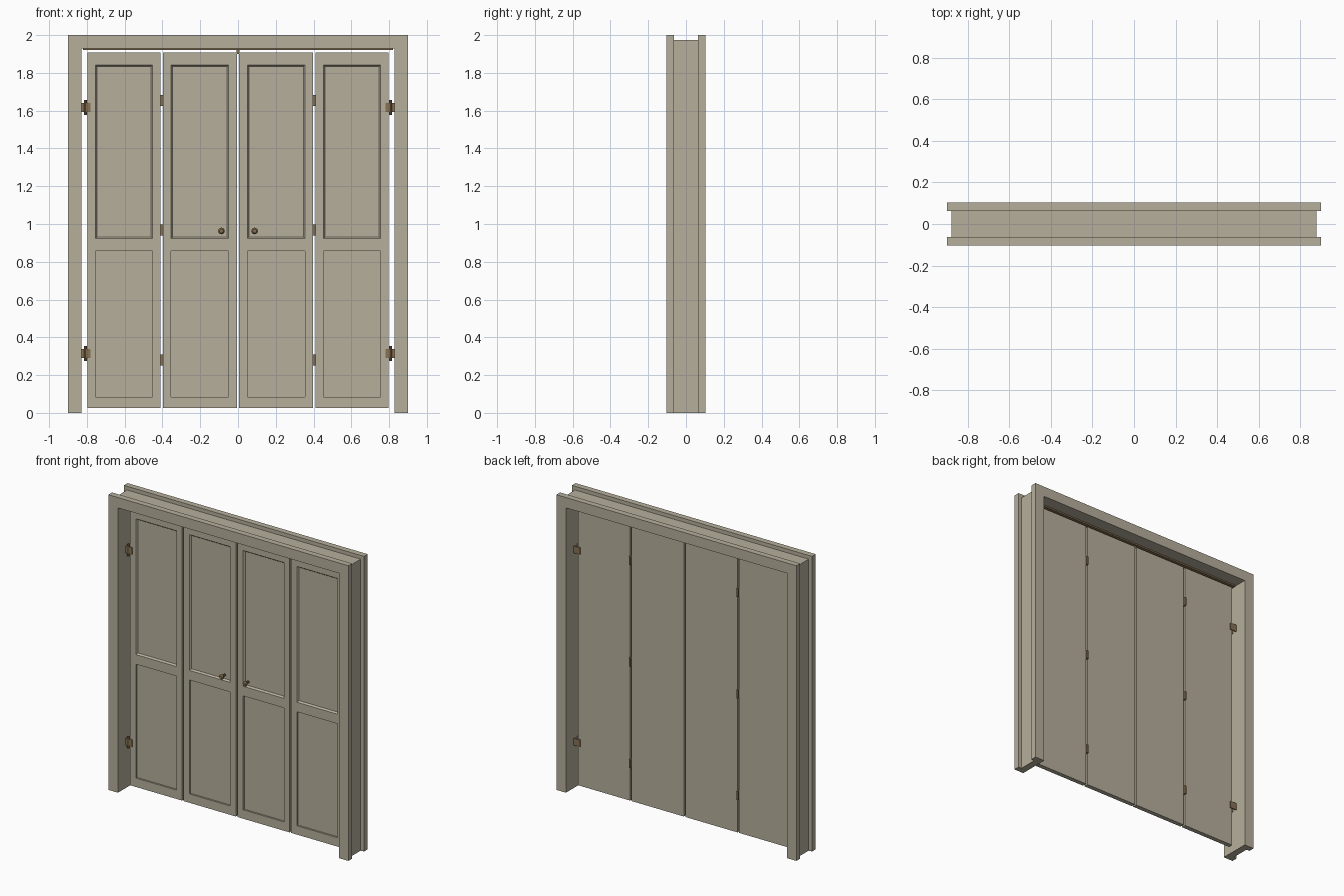
import bpy, bmesh
from mathutils import Matrix, Vector

if "Cube" in bpy.data.objects:
    bpy.data.objects.remove(bpy.data.objects["Cube"])


def material(name, rgb):
    m = bpy.data.materials.new(name)
    m.diffuse_color = (*rgb, 1)
    m.use_nodes = True
    m.node_tree.nodes["Principled BSDF"].inputs["Base Color"].default_value = m.diffuse_color
    return m


PAINT = material("greige paint", (0.47, 0.43, 0.335))
BRONZE = material("aged bronze", (0.24, 0.165, 0.085))


def finish(bm, name, mat):
    bmesh.ops.recalc_face_normals(bm, faces=bm.faces)
    me = bpy.data.meshes.new(name)
    bm.to_mesh(me)
    bm.free()
    me.materials.append(mat)
    ob = bpy.data.objects.new(name, me)
    bpy.context.collection.objects.link(ob)
    return ob


def box(name, x0, x1, y0, y1, z0, z1, mat):
    bm = bmesh.new()
    size = Matrix.Diagonal((abs(x1 - x0), y1 - y0, z1 - z0, 1))
    mid = Vector(((x0 + x1) / 2, (y0 + y1) / 2, (z0 + z1) / 2))
    bmesh.ops.create_cube(bm, size=1, matrix=Matrix.Translation(mid) @ size)
    return finish(bm, name, mat)


def cylinder(name, centre, radius, r2, length, sides, axis, mat):
    bm = bmesh.new()
    turn = Matrix.Rotation(1.5707963, 4, 'X') if axis == 'Y' else Matrix()
    bmesh.ops.create_cone(bm, cap_ends=True, segments=sides, radius1=radius,
                          radius2=r2, depth=length,
                          matrix=Matrix.Translation(centre) @ turn)
    return finish(bm, name, mat)


def extrude_y(bm, faces, depth):
    new = bmesh.ops.extrude_face_region(bm, geom=faces, use_keep_orig=True)["geom"]
    bmesh.ops.translate(bm, vec=(0, depth, 0),
                        verts=[v for v in new if isinstance(v, bmesh.types.BMVert)])


def surround(name, outer, inner, top, under, y0, y1):
    """Two uprights and a head as one solid."""
    bm = bmesh.new()
    pts = [(-outer, 0), (-inner, 0), (-inner, under), (inner, under),
           (inner, 0), (outer, 0), (outer, top), (-outer, top)]
    face = bm.faces.new([bm.verts.new((x, y0, z)) for x, z in pts])
    extrude_y(bm, [face], y1 - y0)
    return finish(bm, name, PAINT)


DOOR_Y = 0.015


def door(name, x0, x1):
    """Leaf with two sunken panels on its front."""
    bm = bmesh.new()
    xs = [x0, x0 + 0.043, x1 - 0.043, x1]
    zs = [0.025, 0.085, 0.857, 0.922, 1.842, 1.907]
    grid = [[bm.verts.new((x, -DOOR_Y, z)) for x in xs] for z in zs]
    panels = []
    for j in range(5):
        for i in range(3):
            f = bm.faces.new((grid[j][i], grid[j][i + 1],
                              grid[j + 1][i + 1], grid[j + 1][i]))
            if i == 1 and j in (1, 3):
                panels.append(f)
    # sloped moulding around each panel
    for f in panels:
        bmesh.ops.inset_individual(bm, faces=[f], thickness=0.012)
        bmesh.ops.translate(bm, vec=(0, 0.012, 0), verts=f.verts)
    # sides and back
    corners = [bm.verts.new((x, DOOR_Y, z)) for x, z in
               ((x0, zs[0]), (x1, zs[0]), (x1, zs[-1]), (x0, zs[-1]))]
    bm.faces.new(corners[::-1])
    rims = [grid[0], [r[-1] for r in grid], grid[-1][::-1], [r[0] for r in grid][::-1]]
    for k, rim in enumerate(rims):
        bm.faces.new(rim[::-1] + [corners[k], corners[(k + 1) % 4]])
    return finish(bm, name, PAINT)


# Door frame: casing on both sides of the wall with the jamb between
surround("front_casing", 0.9, 0.828, 2.0, 1.93, -0.103, -0.063)
surround("back_casing", 0.9, 0.828, 2.0, 1.93, 0.063, 0.103)
surround("jamb", 0.876, 0.828, 1.975, 1.93, -0.063, 0.063)

# Overhead track and the stop at its middle
box("top_track", -0.82, 0.82, -0.018, 0.018, 1.92, 1.93, BRONZE)
box("track_stop", -0.008, 0.008, -0.008, 0.008, 1.9, 1.92, BRONZE)

for side, s in (("left", -1), ("right", 1)):
    # Folding leaves
    for label, a, b in (("inner", 0.006, 0.397), ("outer", 0.409, 0.798)):
        door(f"{side}_{label}_door", *sorted((s * a, s * b)))

    # Jamb hinges
    for n, z in enumerate((0.315, 1.617)):
        for face, y in (("front", -DOOR_Y - 0.003), ("back", DOOR_Y + 0.003)):
            box(f"{side}_jamb_hinge_{face}_leaf_{n}", s * 0.78, s * 0.828,
                y - 0.003, y + 0.003, z - 0.024, z + 0.024, BRONZE)
        cylinder(f"{side}_jamb_hinge_pin_{n}", (s * 0.808, -0.018, z),
                 0.008, 0.008, 0.08, 8, 'Z', BRONZE)

    # Fold hinges between the leaves
    for n, z in enumerate((0.28, 0.968, 1.655)):
        box(f"{side}_fold_hinge_{n}", s * 0.397, s * 0.409,
            0.0, DOOR_Y + 0.012, z - 0.029, z + 0.029, BRONZE)

    # Knob: stem and faceted head
    cylinder(f"{side}_knob_stem", (s * 0.088, -0.027, 0.963),
             0.008, 0.008, 0.026, 8, 'Y', BRONZE)
    cylinder(f"{side}_knob_head", (s * 0.088, -0.045, 0.963),
             0.012, 0.018, 0.014, 8, 'Y', BRONZE)
    cylinder(f"{side}_knob_cap", (s * 0.088, -0.056, 0.963),
             0.018, 0.011, 0.008, 8, 'Y', BRONZE)
